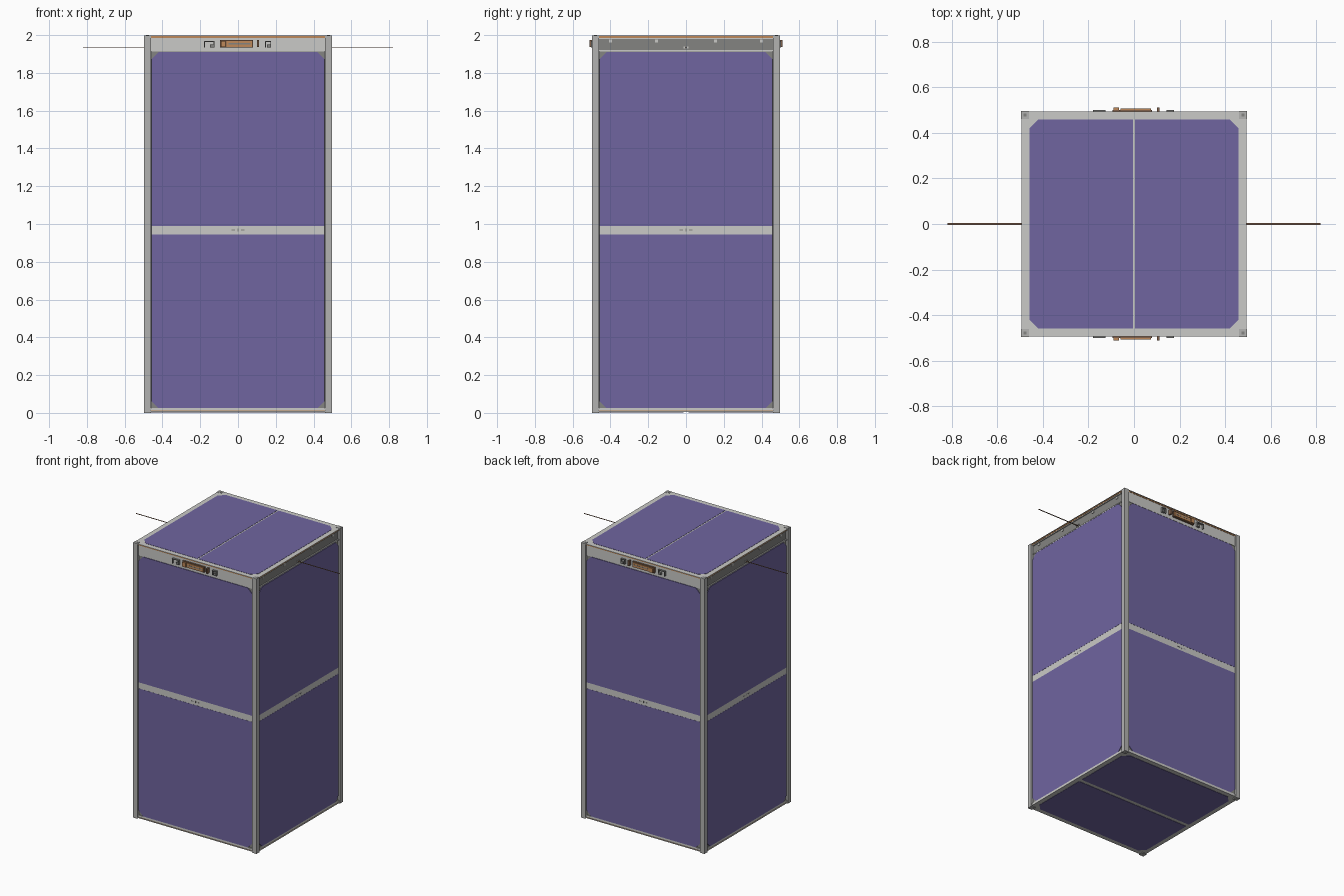
import bpy, bmesh
from mathutils import Vector

cube = bpy.data.objects.get("Cube")
if cube:
    bpy.data.objects.remove(cube, do_unlink=True)


def material(name, r, g, b):
    m = bpy.data.materials.new(name)
    m.use_nodes = True
    m.diffuse_color = (r, g, b, 1)
    m.node_tree.nodes["Principled BSDF"].inputs["Base Color"].default_value = (r, g, b, 1)
    return m


PURPLE = material("solar_purple", 0.16, 0.13, 0.35)
LIGHT = material("light_grey", 0.59, 0.59, 0.57)
METAL = material("rail_grey", 0.45, 0.45, 0.44)
MID = material("mid_grey", 0.23, 0.23, 0.22)
DARK = material("dark_grey", 0.07, 0.07, 0.07)
COPPER = material("copper", 0.52, 0.25, 0.10)
BROWN = material("brown", 0.22, 0.12, 0.07)

# Each side: across, up and outward directions
X, Y, Z = Vector((1, 0, 0)), Vector((0, 1, 0)), Vector((0, 0, 1))
SIDES = {
    "front": (X, Z, -Y), "back": (X, Z, Y),
    "right": (Y, Z, -X), "left": (Y, Z, X),
    "top": (X, Y, Z), "bottom": (Y, X, -Z),
}


def prism(name, side, points, near, far, mat):
    """Extrude a flat outline outward from one side."""
    u, v, n = SIDES[side]
    bm = bmesh.new()
    rings = [[bm.verts.new(u * a + v * b + n * d) for a, b in points] for d in (near, far)]
    bm.faces.new(rings[0])
    bm.faces.new(rings[1])
    for i in range(len(points)):
        j = (i + 1) % len(points)
        bm.faces.new((rings[0][i], rings[0][j], rings[1][j], rings[1][i]))
    bmesh.ops.recalc_face_normals(bm, faces=bm.faces)
    mesh = bpy.data.meshes.new(name)
    bm.to_mesh(mesh)
    bm.free()
    mesh.materials.append(mat)
    ob = bpy.data.objects.new(name, mesh)
    bpy.context.collection.objects.link(ob)
    return ob


def plate(name, side, u0, u1, v0, v1, near, far, mat):
    return prism(name, side, [(u0, v0), (u1, v0), (u1, v1), (u0, v1)], near, far, mat)


def half_panel(name, side, width, v0, v1, cut, near, far, turn=False):
    """Solar cell sheet with its two outer corners (at v1) cut off."""
    s = 1 if v1 > v0 else -1
    pts = [(-width, v0), (width, v0), (width, v1 - s * cut), (width - cut, v1),
           (cut - width, v1), (-width, v1 - s * cut)]
    if turn:
        pts = [(b, a) for a, b in pts]
    return prism(name, side, pts, near, far, PURPLE)


# Inner body
plate("inner_body", "top", -0.48, 0.48, -0.48, 0.48, 0.02, 1.98, DARK)

# Corner rails with end caps
for sx in (-1, 1):
    for sy in (-1, 1):
        x, y, h = sx * 0.479, sy * 0.479, 0.0175
        plate("corner_rail", "top", x - h, x + h, y - h, y + h, 0, 1.998, METAL)
        for side, end in (("top", 1.997), ("bottom", -0.003)):
            a, b = (x, y) if side == "top" else (y, x)
            for size, lift, mat in ((0.0175, 0.001, DARK), (0.0145, 0.0018, METAL),
                                    (0.007, 0.0025, MID)):
                if side == "bottom":
                    lift += 0.0005
                plate("rail_cap", side, a - size, a + size, b - size, b + size,
                      end, end + lift, mat)

# Side walls with two solar sheets and a middle band
for side in ("front", "back", "left", "right"):
    plate("wall_" + side, side, -0.457, 0.457, 0.022, 1.912, 0.47, 0.485, MID)
    half_panel("upper_solar_" + side, side, 0.457, 0.99, 1.91, 0.036, 0.485, 0.489)
    half_panel("lower_solar_" + side, side, 0.457, 0.945, 0.025, 0.036, 0.485, 0.489)
    plate("middle_band_" + side, side, -0.457, 0.457, 0.945, 0.99, 0.48, 0.488, LIGHT)
    plate("bottom_edge_" + side, side, -0.46, 0.46, 0.012, 0.025, 0.47, 0.489, LIGHT)
    for u, w, h in ((-0.025, 0.009, 0.002), (0, 0.003, 0.007), (0.025, 0.009, 0.002)):
        plate("band_mark", side, u - w, u + w, 0.968 - h, 0.968 + h, 0.487, 0.4895, MID)

# Top and bottom covers
plate("top_board", "top", -0.49, 0.49, -0.49, 0.49, 1.986, 1.994, COPPER)
plate("top_cover", "top", -0.495, 0.495, -0.495, 0.495, 1.994, 1.997, LIGHT)
plate("bottom_board", "bottom", -0.488, 0.488, -0.488, 0.488, -0.013, -0.009, COPPER)
plate("bottom_cover", "bottom", -0.493, 0.493, -0.493, 0.493, -0.009, -0.005, LIGHT)
for side, gap, near, far in (("top", 0.005, 1.996, 1.9985), ("bottom", 0.014, -0.006, -0.003)):
    for s in (-1, 1):
        half_panel(side + "_solar", side, 0.46, s * gap, s * 0.46, 0.04, near, far, turn=True)

# Connector strips on the front and back
for side in ("front", "back"):
    plate("connector_strip", side, -0.46, 0.46, 1.912, 1.986, 0.47, 0.488, LIGHT)
    plate("connector_base", side, -0.095, 0.08, 1.934, 1.974, 0.487, 0.501, BROWN)
    plate("connector_socket", side, -0.06, 0.075, 1.938, 1.97, 0.5, 0.507, COPPER)
    plate("connector_slot", side, -0.05, 0.065, 1.951, 1.957, 0.506, 0.508, MID)
    plate("connector_key", side, -0.09, -0.065, 1.938, 1.97, 0.5, 0.512, COPPER)
    plate("small_plug", side, 0.1, 0.111, 1.938, 1.974, 0.487, 0.512, BROWN)
    # Bracket outlines beside the connector
    for u0, u1 in ((-0.18, -0.125), (0.142, 0.176)):
        plate("bracket_top", side, u0, u1, 1.964, 1.969, 0.487, 0.502, MID)
        plate("bracket_leg", side, u0, u0 + 0.005, 1.934, 1.969, 0.487, 0.502, MID)
        plate("bracket_leg", side, u1 - 0.005, u1, 1.934, 1.969, 0.487, 0.502, MID)
        plate("bracket_foot", side, u1 - 0.022, u1, 1.934, 1.95, 0.487, 0.502, MID)

# Recessed antenna strips on the left and right
for side in ("left", "right"):
    plate("antenna_strip", side, -0.46, 0.46, 1.912, 1.986, 0.47, 0.481, MID)
    plate("strip_lower_lip", side, -0.46, 0.46, 1.912, 1.92, 0.47, 0.488, LIGHT)
    plate("strip_upper_lip", side, -0.46, 0.46, 1.98, 1.987, 0.47, 0.488, LIGHT)
    for u in (-0.4, -0.157, 0.157, 0.4):
        plate("strip_screw", side, u - 0.008, u + 0.008, 1.961, 1.976, 0.48, 0.485, LIGHT)
    for u in (-0.01, 0.01):
        plate("antenna_clamp", side, u - 0.004, u + 0.004, 1.928, 1.94, 0.48, 0.487, LIGHT)
    plate("antenna", side, -0.004, 0.004, 1.9325, 1.934, 0.48, 0.82, BROWN)
